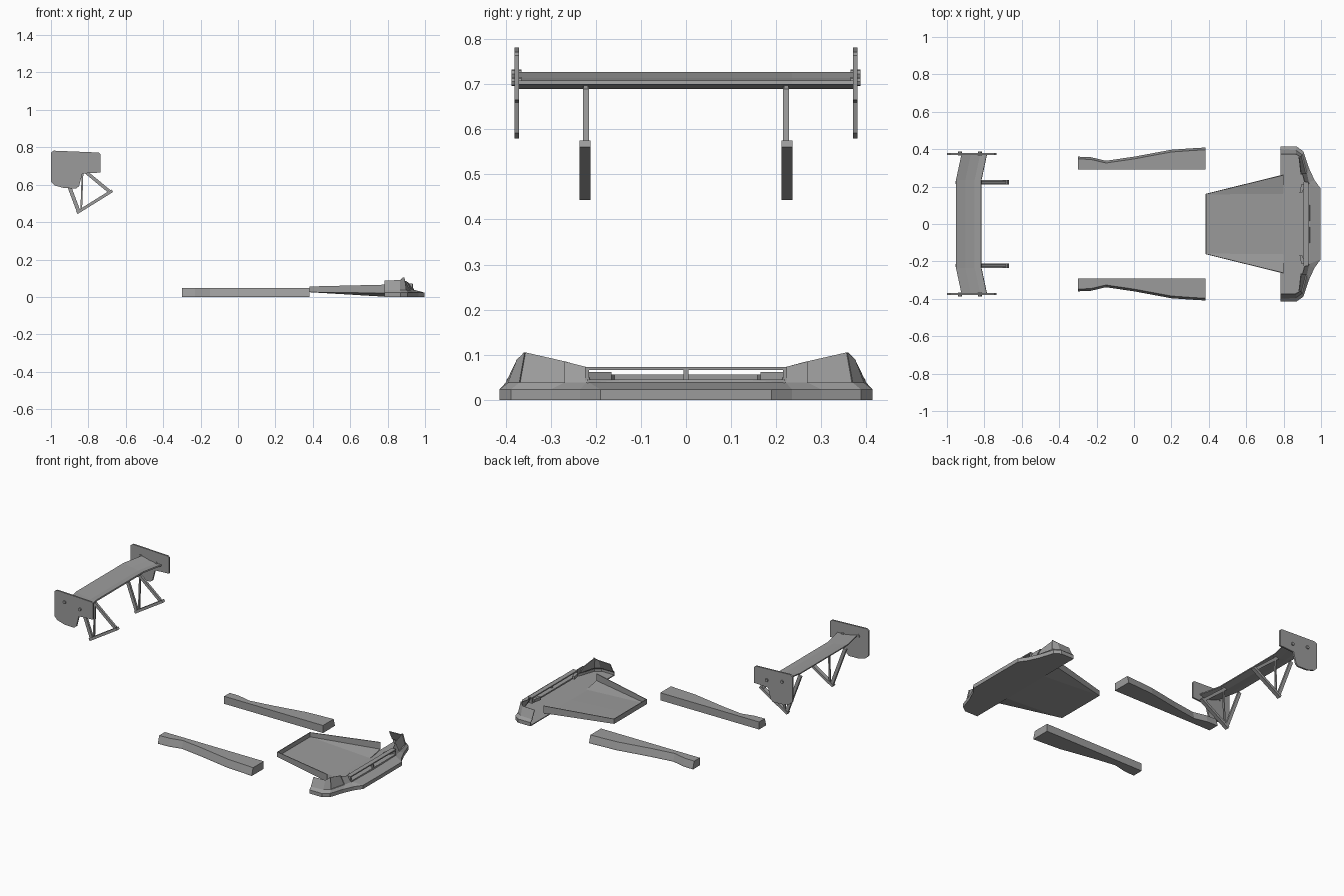
import bpy
import bmesh
import math
from mathutils import Vector, Matrix

default = bpy.data.objects.get("Cube")
if default:
    bpy.data.objects.remove(default, do_unlink=True)

# Single body colour
grey = bpy.data.materials.new("plain grey")
grey.use_nodes = True
colour = (0.33, 0.33, 0.33, 1)
grey.diffuse_color = colour
grey.node_tree.nodes["Principled BSDF"].inputs["Base Color"].default_value = colour


def finish(name, bm, mirror=True, shell=0, offset=-1):
    """Turn a bmesh into an object, optionally mirrored across y and thickened."""
    mesh = bpy.data.meshes.new(name)
    bm.to_mesh(mesh)
    bm.free()
    mesh.materials.append(grey)
    obj = bpy.data.objects.new(name, mesh)
    bpy.context.collection.objects.link(obj)
    if mirror:
        mod = obj.modifiers.new("Mirror", 'MIRROR')
        mod.use_axis = (False, True, False)
        mod.merge_threshold = 0.0005
    if shell:
        mod = obj.modifiers.new("Shell", 'SOLIDIFY')
        mod.thickness = shell
        mod.offset = offset
    return obj


def loft(rings, closed=True):
    """Skin a list of equal-length point rings; closed rings get end caps."""
    bm = bmesh.new()
    rows = [[bm.verts.new(p) for p in ring] for ring in rings]
    n = len(rows[0])
    for a, b in zip(rows, rows[1:]):
        for i in range(n if closed else n - 1):
            j = (i + 1) % n
            bm.faces.new((a[i], a[j], b[j], b[i]))
    if closed:
        bm.faces.new(rows[0])
        bm.faces.new(rows[-1])
        bmesh.ops.recalc_face_normals(bm, faces=bm.faces)
    return bm


def side_prism(name, profile, y0, y1):
    """Extrude an x-z profile between two y values, on both sides."""
    return finish(name, loft([[(x, y, z) for x, z in profile] for y in (y0, y1)]))


def beam(name, start, end, width, y0, y1):
    a, b = Vector(start), Vector(end)
    d = (b - a).normalized()
    n = Vector((-d.y, d.x)) * width / 2
    side_prism(name, [a + n, b + n, b - n, a - n], y0, y1)


def box(name, lo, hi, mirror=False):
    (x0, y0, z0), (x1, y1, z1) = lo, hi
    corners = [(x0, y0), (x1, y0), (x1, y1), (x0, y1)]
    finish(name, loft([[(x, y, z) for x, y in corners] for z in (z0, z1)]), mirror)


# Rear wing blade: one aerofoil section, swept forward at the tips
section = [(0, .727), (.05, .714), (.1, .706), (.135, .708),
           (.137, .70), (.1, .69), (.05, .698), (0, .72)]
stations = [(-.375, .03), (-.235, 0), (.235, 0), (.375, .03)]
finish("wing_blade", loft([[(-.952 + sweep + x, y, z) for x, z in section]
                           for y, sweep in stations]), mirror=False)

# End plates with their bolts
plate = [(-1, .772), (-.985, .782), (-.745, .772), (-.736, .764), (-.736, .665),
         (-.832, .66), (-.85, .592), (-.865, .58), (-.93, .582), (-.98, .596), (-1, .616)]
side_prism("wing_endplates", plate, .37, .38)
for label, x, z in (("rear", -.93, .723), ("front", -.824, .706)):
    bolt = [(x + .01 * math.cos(i * math.tau / 8), z + .01 * math.sin(i * math.tau / 8))
            for i in range(8)]
    side_prism(label + "_wing_bolts", bolt, .365, .387)

# Wing supports: sloping foot and three struts on each side
beam("support_feet", (-.862, .45), (-.672, .568), .016, .212, .236)
beam("support_rear_struts", (-.854, .462), (-.945, .705), .02, .215, .229)
beam("support_middle_struts", (-.838, .47), (-.83, .70), .009, .217, .227)
beam("support_front_struts", (-.69, .566), (-.845, .694), .018, .215, .229)

# Side skirts: waisted outer edge with a sloping outer face
waist = [(-.3, .36), (-.23, .357), (-.15, .338), (0, .36), (.2, .397), (.3, .404), (.382, .409)]
finish("side_skirts", loft([[(x, .292, 0), (x, .292, .047), (x, y - .012, .047), (x, y, .006), (x, y, 0)]
                            for x, y in waist]))

# Front bumper: rim outline, wall foot and wall top for each column
rim = [(.783, .414), (.87, .414), (.906, .388), (.935, .3), (.965, .235), (.997, .19), (.998, 0)]
foot = [(.783, .4), (.865, .395), (.9, .37), (.925, .27), (.935, .222), (.937, .214), (.942, 0)]
top = [(.783, .375, .088), (.865, .375, .09), (.89, .358, .105), (.9, .27, .085),
       (.915, .222, .073), (.935, .214, .045), (.94, 0, .045)]
rings = [[(rx, ry, 0), (rx, ry, .023), (fx, fy, .038), t]
         for (rx, ry), (fx, fy), t in zip(rim, foot, top)]
bm = loft(rings, closed=False)
bm.faces.ensure_lookup_table()
# Recessed corner vent in the wall face
vent = bm.faces[2 * 3 + 2]
bmesh.ops.inset_region(bm, faces=[vent], thickness=.011)
bmesh.ops.translate(bm, verts=vent.verts, vec=(-.006, -.002, 0))
for face in bm.faces:
    face.normal_update()
finish("front_bumper", bm, shell=.005)

# Splitter floor closing the underside
outline = rim + [(x, -y) for x, y in reversed(rim[:-1])]
finish("splitter_floor", loft([[(x, y, z) for x, y in outline] for z in (0, .006)]), mirror=False)

# Grille surround
box("grille_top_bar", (.905, -.224, .066), (.934, .224, .073))
box("grille_sill", (.905, -.22, .036), (.937, .22, .045))
box("grille_post", (.922, -.005, .04), (.936, .005, .07))
box("grille_ends", (.905, .215, .036), (.932, .224, .073), mirror=True)

# Ducts behind the grille ends
duct = [(.895, .215), (.92, .215), (.898, .165), (.885, .165)]
finish("grille_ducts", loft([[(x, y, z) for x, y in duct] for z in (.043, .062)]))

# Under-tray: sloping centre, raised side triangles, low walls
bm = bmesh.new()
v = {key: bm.verts.new(co) for key, co in {
    "back_mid": (.385, 0, .027), "back": (.385, .16, .027),
    "front_mid": (.8, 0, .003), "front": (.8, .16, .003), "edge": (.8, .262, .022),
    "back_mid_top": (.385, 0, .056), "back_top": (.385, .16, .056),
    "edge_top": (.8, .262, .066)}.items()}
for keys in (("back_mid", "front_mid", "front", "back"), ("back", "front", "edge"),
             ("back", "edge", "edge_top", "back_top"),
             ("back_mid", "back", "back_top", "back_mid_top")):
    bm.faces.new([v[k] for k in keys])
finish("under_tray", bm, shell=.005, offset=0)
